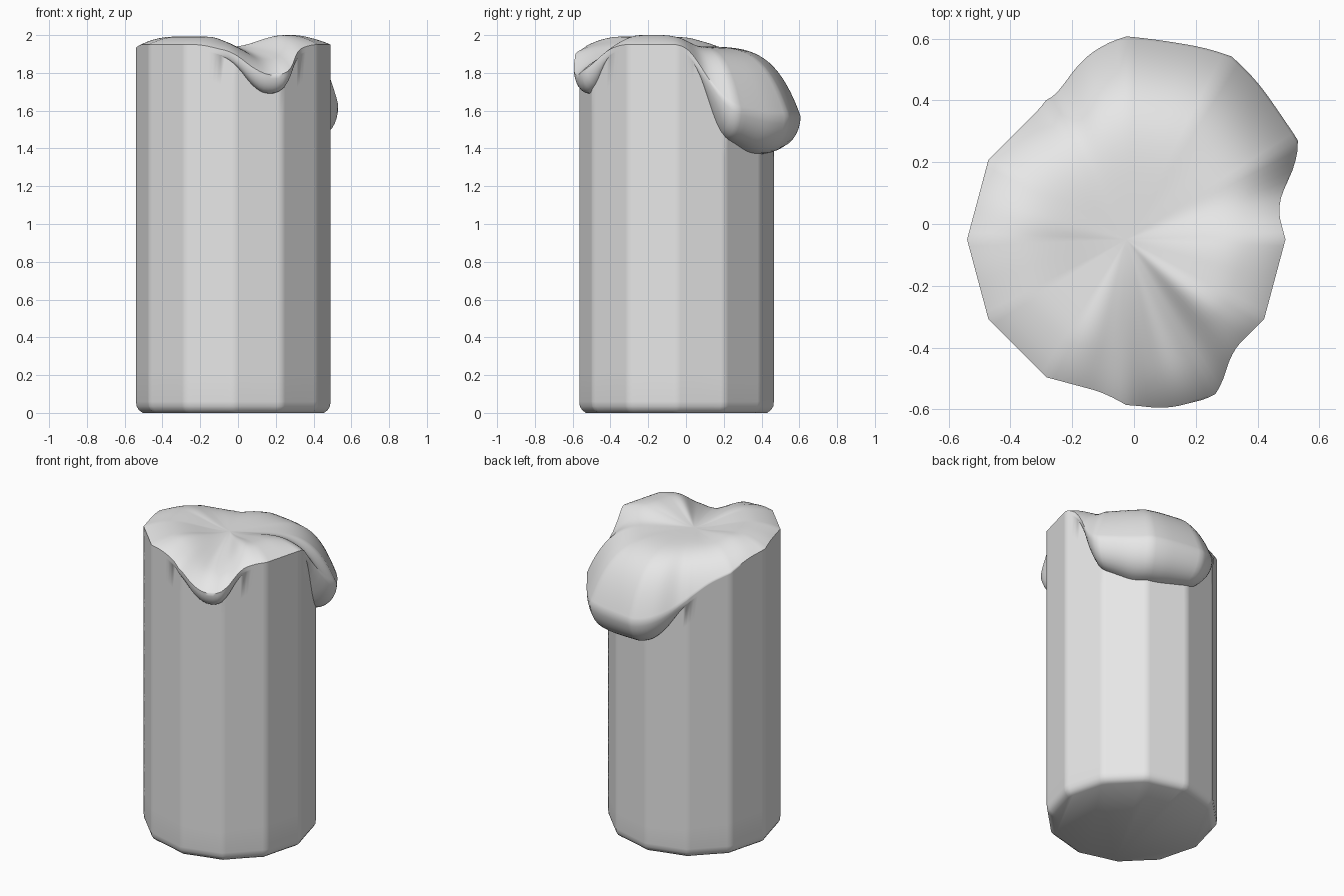
import bpy, bmesh
from math import sin, cos, pi, radians

cube = bpy.data.objects.get("Cube")
if cube:
    bpy.data.objects.remove(cube)

CX, CY, RADIUS, SIDES = -0.025, -0.05, 0.515, 12
COLUMNS, CAP_RINGS, CENTRE_Z = 144, 24, 1.94

# Profiles around the candle: (angle in degrees, value)
RIM_HEIGHT = [(4, 1.95), (12, 1.88), (20, 1.74), (27, 1.62), (50, 1.57), (95, 1.57),
              (110, 1.63), (118, 1.69), (135, 1.8), (164, 1.91), (190, 1.95), (250, 1.95),
              (270, 1.91), (283, 1.81), (292, 1.78), (302, 1.81), (312, 1.92), (325, 1.95)]
BULGE = [(12, 0), (20, .05), (26, .12), (38, .14), (51, .165), (66, .17), (88, .145),
         (98, .13), (107, .08), (114, .02), (120, 0), (262, 0), (272, .025), (283, .065),
         (300, .07), (313, 0)]
CROWN = [(0, 2.0), (25, 1.95), (50, 1.94), (115, 1.94), (140, 1.96), (170, 2.0),
         (250, 2.0), (268, 1.96), (290, 1.89), (302, 1.92), (318, 2.01), (350, 2.01)]


def linear(table, angle):
    angle %= 360
    ring = [(table[-1][0] - 360, table[-1][1])] + table + [(table[0][0] + 360, table[0][1])]
    for (a0, v0), (a1, v1) in zip(ring, ring[1:]):
        if a0 <= angle <= a1:
            return v0 + (v1 - v0) * (angle - a0) / (a1 - a0)


def soft(table, angle):
    return sum(linear(table, angle + k) for k in range(-5, 6)) / 11


def smooth(t):
    t = min(1, max(0, t))
    return t * t * (3 - 2 * t)


def column(angle):
    """Radius and height points from the base, up the wall and over the top."""
    step = 360 / SIDES
    offset = angle % step - step / 2
    r = RADIUS * cos(radians(step / 2)) / cos(radians(offset))
    rim, bulge, crown = (soft(t, angle) for t in (RIM_HEIGHT, BULGE, CROWN))
    drop = 0.03 + bulge
    neck = rim - drop
    # Rounded foot and straight wall
    points = [(r - .035, 0.005), (r - .015, .015), (r - .003, .035), (r, .06)]
    points += [(r, .06 + (neck - .06) * k / 12) for k in range(1, 13)]
    # Overhanging drip
    for k in range(1, 9):
        a = k / 8 * pi / 2
        points.append((r + bulge * sin(a), neck + drop * (1 - cos(a))))
    # Melted top
    for k in range(1, CAP_RINGS):
        u = 1 - (k / CAP_RINGS) ** 1.4
        top = CENTRE_Z + (crown - CENTRE_Z) * smooth(u / .75)
        points.append(((r + bulge) * u, rim + (top - rim) * (1 - u ** 5)))
    return points


# Candle body with its drips
bm = bmesh.new()
columns = []
for i in range(COLUMNS):
    angle = 360 * i / COLUMNS
    c, s = cos(radians(angle)), sin(radians(angle))
    columns.append([bm.verts.new((CX + r * c, CY + r * s, min(z, 2.0))) for r, z in column(angle)])
tip = bm.verts.new((CX, CY, CENTRE_Z))
for i, left in enumerate(columns):
    right = columns[(i + 1) % COLUMNS]
    for j in range(len(left) - 1):
        bm.faces.new((left[j], right[j], right[j + 1], left[j + 1]))
    bm.faces.new((left[-1], right[-1], tip))
bm.faces.new([col[0] for col in reversed(columns)])
for v in bm.verts:
    if v.co.z < 0.006:
        v.co.z = 0
bmesh.ops.recalc_face_normals(bm, faces=bm.faces)

mesh = bpy.data.meshes.new("candle_body")
bm.to_mesh(mesh)
bm.free()
candle = bpy.data.objects.new("candle_body", mesh)
bpy.context.collection.objects.link(candle)

# Plain wax
wax = bpy.data.materials.new("pale_wax")
wax.use_nodes = True
colour = (0.8, 0.8, 0.8, 1)
wax.diffuse_color = colour
wax.node_tree.nodes["Principled BSDF"].inputs["Base Color"].default_value = colour
mesh.materials.append(wax)

bpy.context.view_layer.objects.active = candle
candle.select_set(True)
bpy.ops.object.shade_smooth_by_angle(angle=radians(50))
